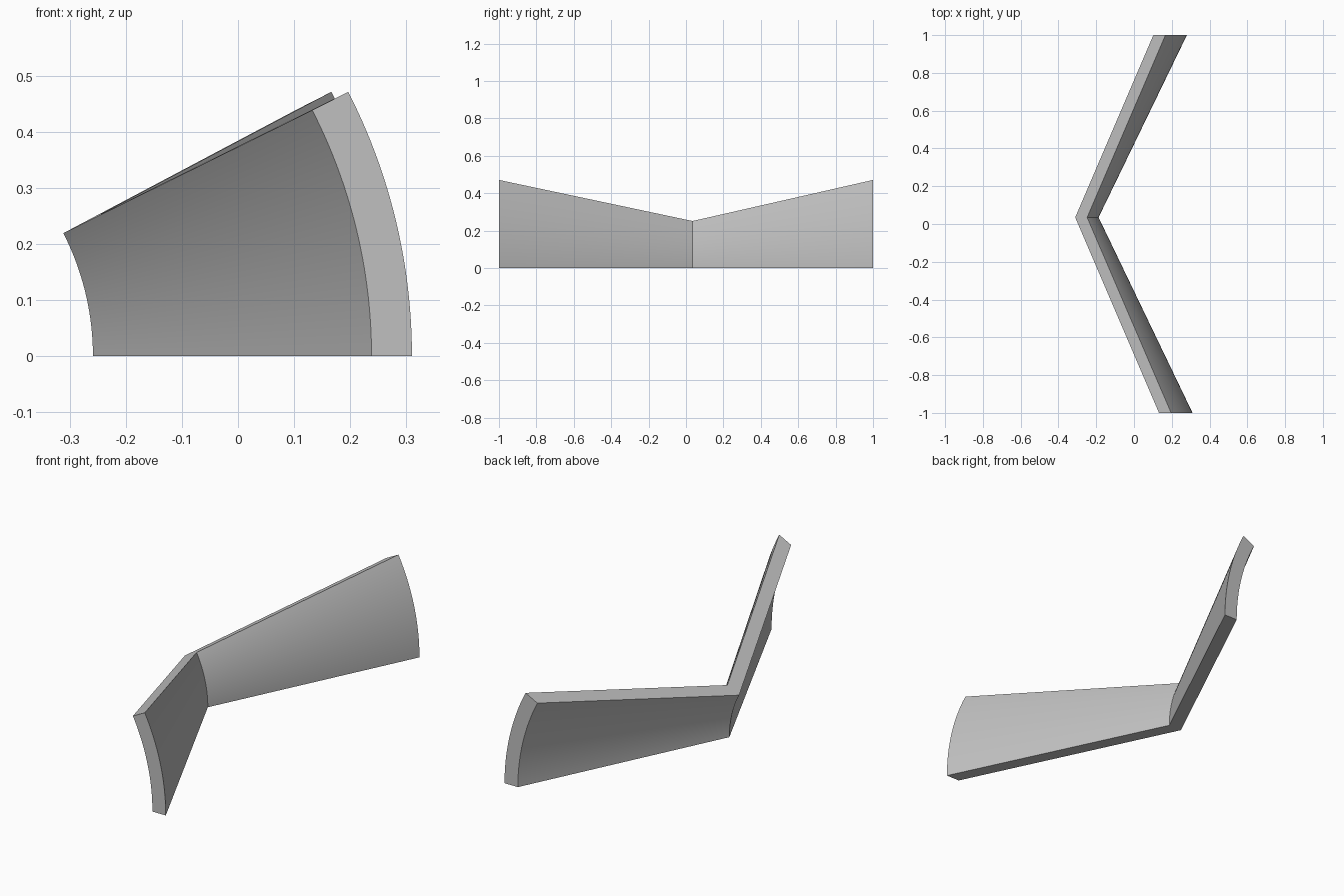
import bpy, bmesh, math

cube = bpy.data.objects.get("Cube")
if cube:
    bpy.data.objects.remove(cube, do_unlink=True)

# Plain grey material
GREY = (0.53, 0.53, 0.53, 1.0)
mat = bpy.data.materials.new("grey")
mat.use_nodes = True
mat.diffuse_color = GREY
mat.node_tree.nodes["Principled BSDF"].inputs["Base Color"].default_value = GREY

# Chevron profile (radius, y): inner edge forward to back, then outer edge
APEX_Y = 0.035
INNER = [(0.962, -1), (0.481, APEX_Y), (0.962, 1)]
OUTER = [(1.034, 1), (0.552, APEX_Y), (1.034, -1)]
PROFILE = INNER + OUTER
AXIS_X, LEAN = -0.739, -0.015
SWEEP, STEPS = math.radians(27.1), 32

# Sweep the chevron about a lengthwise, slightly skewed axis
bm = bmesh.new()
rings = []
for i in range(STEPS + 1):
    a = SWEEP * i / STEPS
    rings.append([bm.verts.new((AXIS_X + LEAN * y + r * math.cos(a), y, r * math.sin(a)))
                  for r, y in PROFILE])
n = len(PROFILE)
for low, high in zip(rings, rings[1:]):
    for j in range(n):
        k = (j + 1) % n
        bm.faces.new((low[j], low[k], high[k], high[j]))

# Close the bottom and top with one quad per arm
for ring in (rings[0], rings[-1]):
    bm.faces.new((ring[0], ring[1], ring[4], ring[5]))
    bm.faces.new((ring[1], ring[2], ring[3], ring[4]))
bmesh.ops.recalc_face_normals(bm, faces=bm.faces)

mesh = bpy.data.meshes.new("curved_chevron_panel")
bm.to_mesh(mesh)
bm.free()
mesh.materials.append(mat)
panel = bpy.data.objects.new("curved_chevron_panel", mesh)
bpy.context.collection.objects.link(panel)

# Smooth curved faces, sharp corners
bpy.ops.object.select_all(action='DESELECT')
panel.select_set(True)
bpy.context.view_layer.objects.active = panel
bpy.ops.object.shade_smooth_by_angle(angle=math.radians(30))
